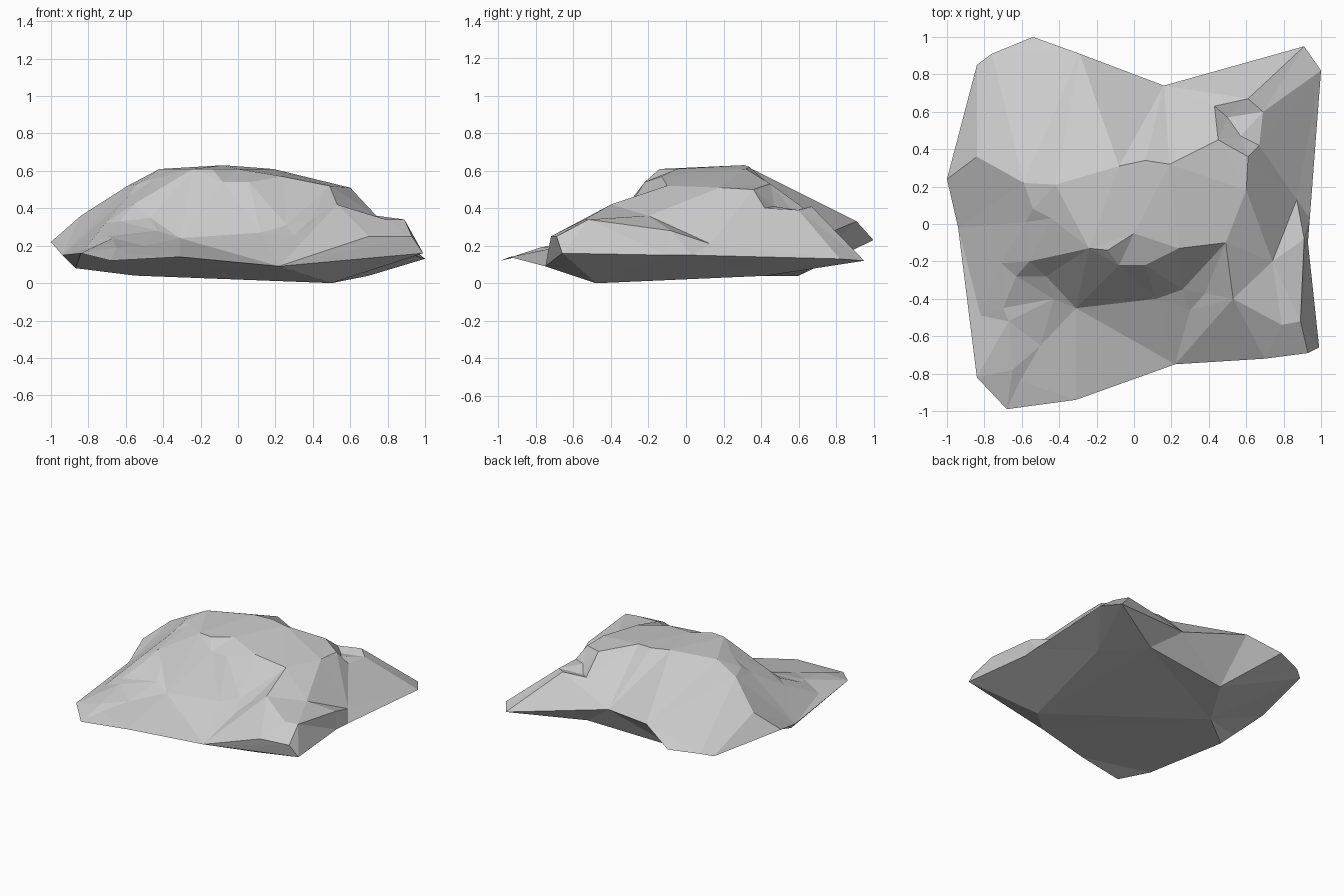
import bpy, bmesh
from mathutils import Vector
from mathutils.geometry import delaunay_2d_cdt

# Outer rim of the upper skin; the short front-right lip stands above the underside
LIP = [(.22, -.75, .09), (.70, -.72, .25), (.93, -.69, .25), (.99, -.66, .16)]
RIM = [(-.84, -.82, .16), (-.68, -.99, .12), (-.31, -.94, .14)] + LIP + [
       (.93, -.10, .15), (.94, .03, .15), (1, .82, .13), (.91, .95, .12),
       (.16, .74, .26), (-.29, .91, .33), (-.54, 1, .23),
       (-.76, .91, .22), (-.84, .85, .20), (-1, .24, .22), (-.94, -.02, .15)]
UNDER_RIM = [p for p in RIM if p not in LIP[1:3]]

# Break lines of the upper surface
BROW = [(-.56, -.20, .42), (-.24, -.13, .61), (-.14, -.14, .61), (-.08, -.22, .54),
        (.06, -.22, .54), (.24, -.13, .57), (.49, -.10, .52)]
FOOT = [(-.56, -.20, .42), (-.47, -.28, .35), (-.31, -.45, .24), (.12, -.40, .27),
        (.26, -.35, .31), (.49, -.10, .52)]
CREST = [(-1, .24, .22), (-.84, .36, .36), (-.59, .22, .52), (-.54, .08, .53),
         (-.42, .21, .61), (-.08, .31, .63), (.06, .34, .62), (.19, .32, .61),
         (.45, .45, .53), (.61, .36, .50), (.60, .18, .51), (.49, -.10, .52),
         (.53, -.40, .42), (.22, -.75, .09)]
HOLLOW = [(.45, .45, .53), (.43, .63, .40), (.61, .67, .41), (.69, .60, .39),
          (.67, .42, .40), (.61, .36, .50)]
RIGHT_LEDGE = [(.70, -.72, .25), (.79, -.54, .34), (.89, -.52, .34), (.91, -.08, .28),
               (.87, .13, .21), (.74, -.20, .36), (.53, -.40, .42)]
LEFT_LEDGE = [(-.56, -.20, .42), (-.63, -.28, .33), (-.70, -.45, .25),
              (-.67, -.52, .24), (-.84, -.82, .16)]
LOOSE = [(-.82, -.49, .18), (-.71, -.21, .32), (-.43, -.40, .28), (-.65, -.78, .19),
         (-.61, -.84, .16), (-.50, -.65, .20), (.38, -.37, .33), (.30, -.46, .25),
         (-.58, .01, .47), (-.44, .03, .56), (0, -.05, .61), (.50, .57, .38),
         (.57, .47, .41)]

# Shallow belly points of the underside
BELLY = [(.50, -.48, 0), (.70, .43, .04), (.40, .66, .08), (-.30, .60, .04),
         (-.55, .20, .04), (-.87, -.07, .08)]


def skin(bm, rim, lines, loose, flip):
    """Triangulate a height surface inside the rim, keeping the break lines."""
    pts, edges = list(rim), []

    def index(p):
        if p not in pts:
            pts.append(p)
        return pts.index(p)

    for line in lines:
        ids = [index(p) for p in line]
        edges += list(zip(ids, ids[1:]))
    for p in loose:
        index(p)
    flat = [Vector(p[:2]) for p in pts]
    out = delaunay_2d_cdt(flat, edges, [list(range(len(rim)))], 1, 1e-5)
    verts = []
    for co, origin in zip(out[0], out[3]):
        if origin:
            z = pts[origin[0]][2]
        else:
            z = min(pts, key=lambda p: (Vector(p[:2]) - co).length)[2]
        verts.append(bm.verts.new((co.x, co.y, z)))
    for face in out[2]:
        ids = list(reversed(face)) if flip else face
        bm.faces.new([verts[i] for i in ids])


# Join both skins along the rim, closing the gap below the lip
bm = bmesh.new()
skin(bm, RIM, [BROW, FOOT, CREST, HOLLOW, RIGHT_LEDGE, LEFT_LEDGE], LOOSE, False)
skin(bm, UNDER_RIM, [], BELLY, True)
lip = [bm.verts.new(p) for p in LIP]
for tri in ((0, 2, 1), (0, 3, 2)):
    bm.faces.new([lip[i] for i in tri])
bmesh.ops.remove_doubles(bm, verts=bm.verts, dist=1e-4)
bmesh.ops.recalc_face_normals(bm, faces=bm.faces)
mesh = bpy.data.meshes.new("rock")
bm.to_mesh(mesh)
bm.free()
rock = bpy.data.objects.new("rock", mesh)
bpy.context.collection.objects.link(rock)
